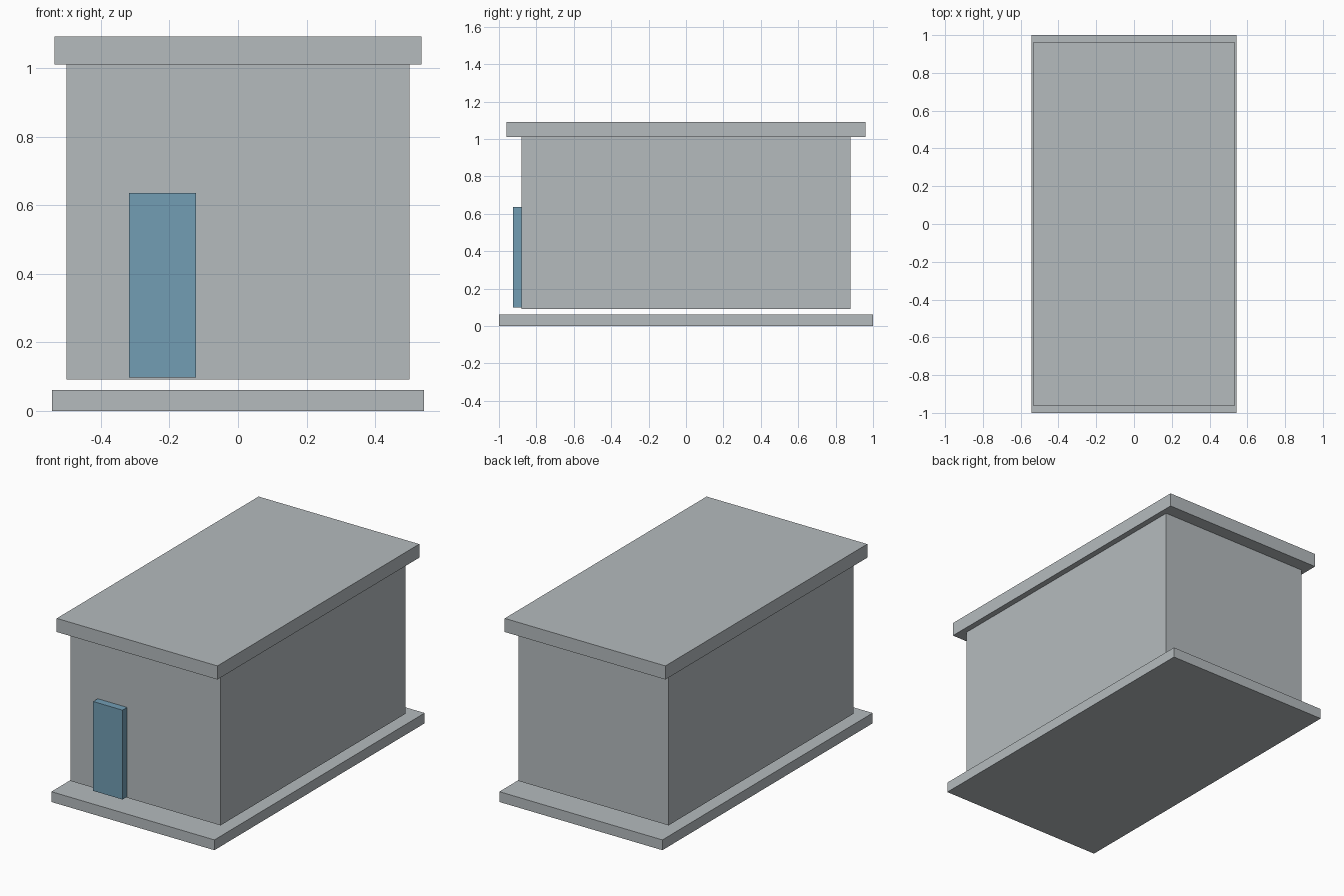
import bpy

if "Cube" in bpy.data.objects:
    bpy.data.objects.remove(bpy.data.objects["Cube"])


def make_material(name, colour):
    mat = bpy.data.materials.new(name)
    mat.diffuse_color = (*colour, 1.0)
    mat.use_nodes = True
    mat.node_tree.nodes["Principled BSDF"].inputs["Base Color"].default_value = mat.diffuse_color
    return mat


def box(name, x, y, z, mat):
    """Box spanning the given (min, max) range on each axis."""
    spans = (x, y, z)
    bpy.ops.mesh.primitive_cube_add(size=1, location=[(a + b) / 2 for a, b in spans])
    obj = bpy.context.object
    obj.name = name
    obj.scale = [b - a for a, b in spans]
    bpy.ops.object.transform_apply(location=False, rotation=False, scale=True)
    obj.data.materials.append(mat)
    return obj


grey = make_material("concrete grey", (0.462, 0.497, 0.515))
blue = make_material("door blue", (0.168, 0.337, 0.456))

# Ground slab, with a narrow gap below the walls
box("base_slab", (-0.543, 0.543), (-1.0, 1.0), (0.0, 0.062), grey)
# Main building body
box("walls", (-0.50, 0.50), (-0.88, 0.88), (0.092, 1.01), grey)
# Overhanging flat roof
box("roof", (-0.535, 0.535), (-0.96, 0.96), (1.01, 1.092), grey)
# Door panel standing proud of the front wall
box("door", (-0.318, -0.122), (-0.924, -0.88), (0.098, 0.636), blue)
